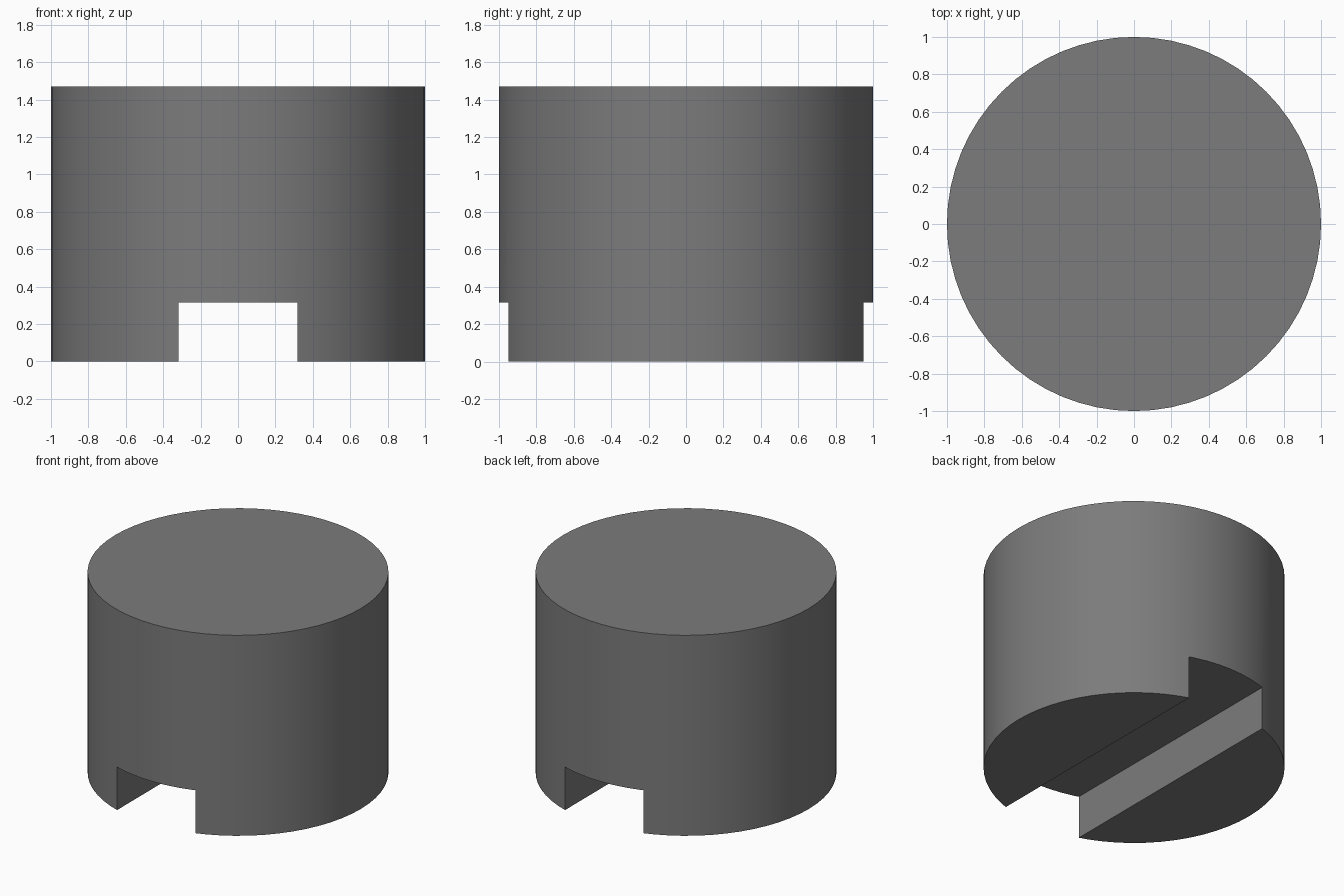
import bpy
import math

if "Cube" in bpy.data.objects:
    bpy.data.objects.remove(bpy.data.objects["Cube"])

RADIUS, HEIGHT = 1.0, 1.47
SLOT_WIDTH, SLOT_HEIGHT = 0.634, 0.315

# Solid round body standing on the floor
bpy.ops.mesh.primitive_cylinder_add(vertices=64, radius=RADIUS, depth=HEIGHT,
                                    location=(0, 0, HEIGHT / 2))
body = bpy.context.object
body.name = "slotted_body"

# Cutter for the slot running front to back across the underside
bpy.ops.mesh.primitive_cube_add(size=1, location=(0, 0, 0))
cutter = bpy.context.object
cutter.name = "slot_cutter"
cutter.scale = (SLOT_WIDTH, 3, SLOT_HEIGHT * 2)
cutter.hide_render = True

# Cut the slot, then discard the cutter
cut = body.modifiers.new("slot", 'BOOLEAN')
cut.operation = 'DIFFERENCE'
cut.solver = 'EXACT'
cut.object = cutter
bpy.ops.object.select_all(action='DESELECT')
body.select_set(True)
bpy.context.view_layer.objects.active = body
bpy.ops.object.modifier_apply(modifier=cut.name)
bpy.data.objects.remove(cutter, do_unlink=True)

# Smooth wall with crisp rims and slot edges
bpy.ops.object.shade_smooth_by_angle(angle=math.radians(30))

# Dark grey finish
dark = bpy.data.materials.new("dark_grey")
dark.diffuse_color = (0.2, 0.2, 0.2, 1)
dark.use_nodes = True
dark.node_tree.nodes["Principled BSDF"].inputs["Base Color"].default_value = dark.diffuse_color
body.data.materials.clear()
body.data.materials.append(dark)
